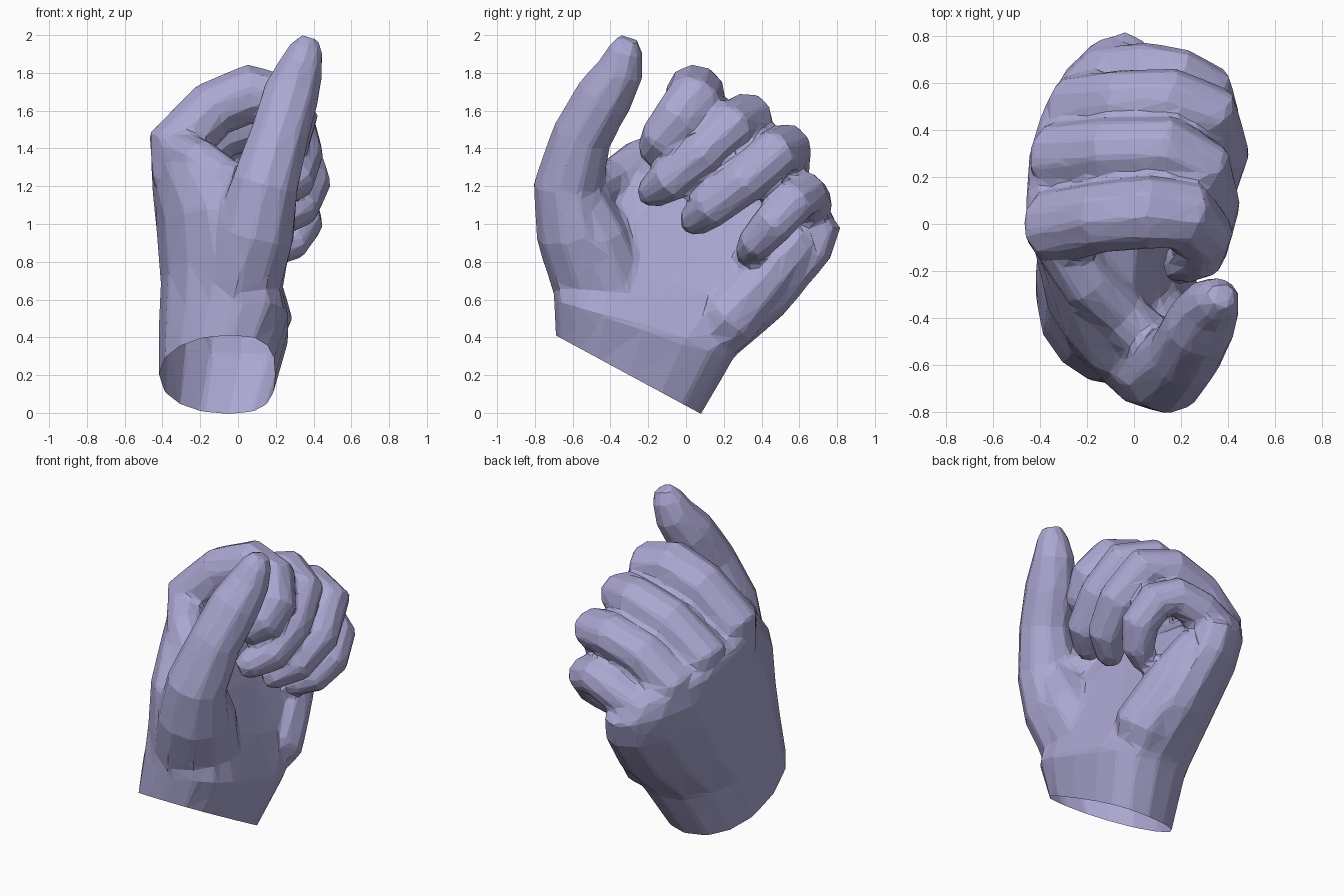
import bpy, bmesh, math
from mathutils import Vector

cube = bpy.data.objects.get("Cube")
if cube:
    bpy.data.objects.remove(cube, do_unlink=True)

# Single skin colour
skin = bpy.data.materials.new("lavender_skin")
skin.use_nodes = True
COLOUR = (0.41, 0.39, 0.65, 1)
skin.diffuse_color = COLOUR
skin.node_tree.nodes["Principled BSDF"].inputs["Base Color"].default_value = COLOUR

bm = bmesh.new()


def loft(rings):
    """Skin a list of point rings, closing both ends with flat caps."""
    loops = [[bm.verts.new(p) for p in ring] for ring in rings]
    n = len(loops[0])
    for a, b in zip(loops, loops[1:]):
        for i in range(n):
            j = (i + 1) % n
            bm.faces.new((a[i], a[j], b[j], b[i]))
    bm.faces.new(loops[0])
    bm.faces.new(loops[-1])


def digit(path, sides=10):
    """Tapering tube along (x, y, z, radius) points with a blunt rounded tip."""
    pts = [Vector(p[:3]) for p in path]
    radii = [p[3] for p in path]
    end = (pts[-1] - pts[-2]).normalized()
    pts.append(pts[-1] + end * radii[-1] * 0.7)
    radii.append(radii[-1] * 0.6)
    rings, old, side = [], None, None
    for i, p in enumerate(pts):
        t = (pts[min(i + 1, len(pts) - 1)] - pts[max(i - 1, 0)]).normalized()
        if old is None:
            side = t.cross(Vector((0, 1, 0))).normalized()
        else:
            side = old.rotation_difference(t) @ side
        old = t
        up = t.cross(side)
        angles = [math.tau * (k + 0.5) / sides for k in range(sides)]
        rings.append([p + (side * math.cos(a) + up * math.sin(a)) * radii[i] for a in angles])
    loft(rings)


def soft(v):
    return math.copysign(abs(v) ** 0.85, v)


def section(front, back, x0, x1, bend, tilt=0, sides=16):
    """Cupped hand slice between a thumb-side and a little-finger-side point."""
    a, b = Vector((0, *front)), Vector((0, *back))
    ring = []
    for k in range(sides):
        t = math.tau * k / sides
        u, v = soft(math.cos(t)), soft(math.sin(t))
        p = a.lerp(b, (1 + u) / 2)
        p.x = (x0 + x1) / 2 + v * (x1 - x0) / 2 + bend * u * u + tilt * u
        ring.append(p)
    return ring


# Palm, from below the wrist up to the knuckle row
loft([
    section((-0.69, 0.35), (0.05, -0.06), -0.42, 0.18, 0.06),
    section((-0.70, 0.60), (0.26, 0.30), -0.42, 0.27, 0.10),
    section((-0.70, 0.85), (0.52, 0.52), -0.41, 0.20, 0.12),
    section((-0.67, 1.10), (0.77, 0.82), -0.43, 0.10, 0.14),
    section((-0.42, 1.31), (0.82, 0.98), -0.45, 0.03, 0.12, 0.05),
    section((-0.18, 1.43), (0.74, 1.10), -0.45, -0.12, 0.07, 0.08),
    section((-0.08, 1.48), (0.67, 1.18), -0.39, -0.16, 0.04, 0.07),
])

# Thumb
digit([
    (-0.02, -0.45, 0.60, 0.23), (0.03, -0.51, 0.78, 0.23),
    (0.09, -0.58, 0.97, 0.22), (0.14, -0.625, 1.20, 0.185),
    (0.22, -0.55, 1.47, 0.16), (0.28, -0.43, 1.68, 0.155),
    (0.33, -0.345, 1.82, 0.125), (0.36, -0.32, 1.92, 0.095)])
# Thumb muscle on the palm
digit([(0.13, -0.58, 1.18, 0.14), (0.10, -0.48, 0.92, 0.19),
       (0.04, -0.37, 0.65, 0.20), (-0.02, -0.32, 0.48, 0.14)])
# Web between thumb and index finger
digit([(0.08, -0.52, 1.18, 0.13), (-0.06, -0.38, 1.24, 0.11),
       (-0.20, -0.25, 1.33, 0.12), (-0.30, -0.10, 1.38, 0.12)])
# Heel of the palm
digit([(0.04, 0.08, 0.34, 0.14), (0.11, 0.22, 0.50, 0.18),
       (0.06, 0.42, 0.72, 0.16), (0.00, 0.58, 0.90, 0.14)])

# Index finger, knuckle to tip
digit([
    (-0.30, -0.03, 1.25, 0.16), (-0.325, -0.01, 1.41, 0.165),
    (-0.13, 0.03, 1.61, 0.155),
    (0.07, 0.05, 1.69, 0.16), (0.21, 0.04, 1.65, 0.155),
    (0.29, -0.05, 1.54, 0.14), (0.27, -0.13, 1.45, 0.12),
    (0.20, -0.17, 1.39, 0.09)])
# Middle finger
digit([
    (-0.29, 0.27, 1.16, 0.15), (-0.31, 0.28, 1.30, 0.16),
    (-0.10, 0.31, 1.48, 0.145),
    (0.15, 0.32, 1.56, 0.14), (0.29, 0.25, 1.53, 0.13),
    (0.33, 0.08, 1.37, 0.125), (0.29, -0.09, 1.23, 0.12),
    (0.20, -0.18, 1.17, 0.09)])
# Ring finger
digit([
    (-0.22, 0.47, 1.05, 0.14), (-0.24, 0.49, 1.18, 0.15),
    (-0.05, 0.52, 1.33, 0.14),
    (0.17, 0.53, 1.40, 0.135), (0.32, 0.48, 1.38, 0.13),
    (0.37, 0.30, 1.22, 0.125), (0.32, 0.13, 1.09, 0.115),
    (0.22, 0.045, 1.02, 0.09)])
# Little finger
digit([
    (-0.13, 0.62, 0.92, 0.13), (-0.12, 0.63, 1.04, 0.135),
    (0.05, 0.65, 1.12, 0.125),
    (0.20, 0.63, 1.16, 0.12), (0.31, 0.57, 1.12, 0.12),
    (0.34, 0.46, 1.00, 0.115), (0.28, 0.37, 0.90, 0.1),
    (0.19, 0.33, 0.85, 0.075)])

# One hand mesh: fuse the parts, soften the joins, then facet it
bmesh.ops.triangulate(bm, faces=bm.faces[:])
bmesh.ops.recalc_face_normals(bm, faces=bm.faces[:])
mesh = bpy.data.meshes.new("hand")
bm.to_mesh(mesh)
bm.free()
mesh.materials.append(skin)
hand = bpy.data.objects.new("hand", mesh)
bpy.context.collection.objects.link(hand)

fuse = hand.modifiers.new("fuse", 'REMESH')
fuse.mode = 'VOXEL'
fuse.voxel_size = 0.02
soften = hand.modifiers.new("soften", 'SMOOTH')
soften.factor = 0.5
soften.iterations = 5
facet = hand.modifiers.new("facet", 'DECIMATE')
facet.ratio = 0.045

# Slice the wrist off to leave an open shell
bm = bmesh.new()
bm.from_object(hand, bpy.context.evaluated_depsgraph_get())
bmesh.ops.bisect_plane(bm, geom=bm.verts[:] + bm.edges[:] + bm.faces[:],
                       plane_co=(0, 0.07, 0), plane_no=(0, -0.40, -0.74),
                       clear_outer=True)
hand.modifiers.clear()
bm.to_mesh(mesh)
bm.free()
